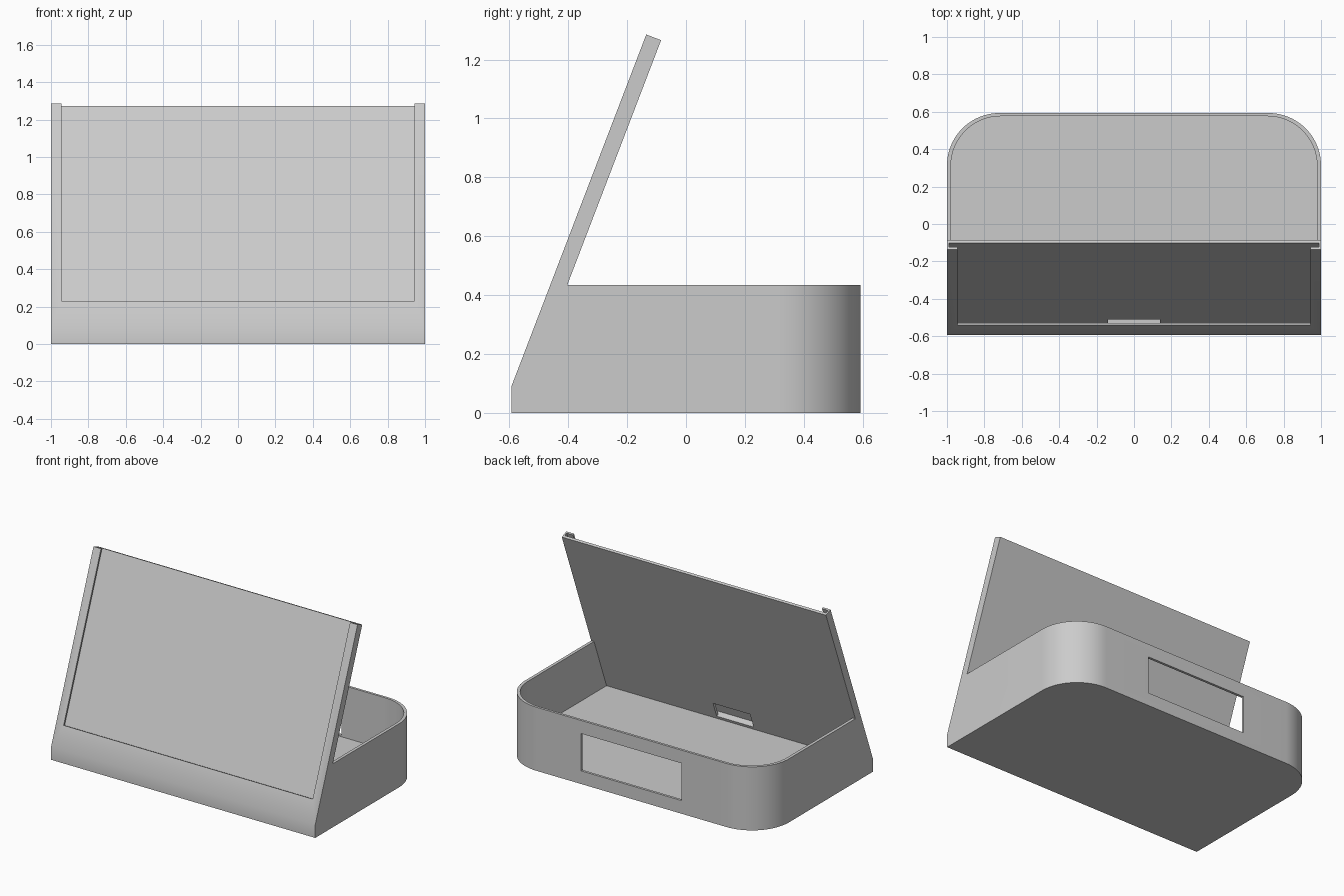
import bpy
import bmesh
from math import sin, cos, pi, atan2, radians
from mathutils import Matrix, Vector

if "Cube" in bpy.data.objects:
    bpy.data.objects.remove(bpy.data.objects["Cube"], do_unlink=True)

# One plain grey for the whole stand
grey = bpy.data.materials.new("light_grey")
grey.use_nodes = True
grey.diffuse_color = (0.6, 0.6, 0.6, 1)
grey.node_tree.nodes["Principled BSDF"].inputs["Base Color"].default_value = (0.6, 0.6, 0.6, 1)

# Main sizes
WALL = 0.021
FLOOR = 0.08
RIM = 0.435
BACK = 0.593
KNEE = Vector((0, -BACK, 0.09))
PANEL_TOP = Vector((0, -0.135, 1.285))
LEAN = atan2(PANEL_TOP.z - KNEE.z, PANEL_TOP.y - KNEE.y)
LENGTH = (PANEL_TOP - KNEE).length
THICK = 0.054
PANEL_FRAME = Matrix.Translation(KNEE) @ Matrix.Rotation(LEAN, 4, "X")


def prism(name, points, offset):
    """Closed solid from a polygon swept along an offset."""
    bm = bmesh.new()
    face = bm.faces.new([bm.verts.new(p) for p in points])
    swept = bmesh.ops.extrude_face_region(bm, geom=[face])["geom"]
    bmesh.ops.translate(bm, vec=offset, verts=[v for v in swept if isinstance(v, bmesh.types.BMVert)])
    return finish(name, bm)


def finish(name, bm):
    bmesh.ops.recalc_face_normals(bm, faces=bm.faces)
    mesh = bpy.data.meshes.new(name)
    bm.to_mesh(mesh)
    bm.free()
    mesh.materials.append(grey)
    obj = bpy.data.objects.new(name, mesh)
    bpy.context.collection.objects.link(obj)
    return obj


def box(name, low, high, frame=Matrix()):
    low, high = Vector(low), Vector(high)
    bm = bmesh.new()
    bmesh.ops.create_cube(bm, size=1)
    for v in bm.verts:
        v.co = frame @ Vector([(c + 0.5) * (h - l) + l for c, l, h in zip(v.co, low, high)])
    return finish(name, bm)


def plan(half, back, front, radius, z, steps=20):
    """Outline with square front corners and rounded back corners."""
    right = [Vector((half - radius + radius * cos(a), back - radius + radius * sin(a), z))
             for a in (i * pi / 2 / steps for i in range(steps + 1))]
    left = [Vector((-p.x, p.y, z)) for p in reversed(right)]
    return [Vector((half, front, z))] + right + left + [Vector((-half, front, z))]


def combine(target, cutter, operation="DIFFERENCE"):
    cutter.hide_render = True
    mod = target.modifiers.new(operation.title(), "BOOLEAN")
    mod.operation = operation
    mod.solver = "EXACT"
    mod.object = cutter
    bpy.context.view_layer.objects.active = target
    bpy.ops.object.modifier_apply(modifier=mod.name)
    bpy.data.objects.remove(cutter, do_unlink=True)


# Side silhouette of tray and leaning panel, trimmed by the rounded plan
back_top = PANEL_FRAME @ Vector((0, LENGTH, -THICK))
slope = Vector((0, cos(LEAN), sin(LEAN)))


def panel_back(z):
    return back_top + slope * ((z - back_top.z) / slope.z)


side = [(0, -BACK, 0), KNEE, PANEL_TOP, back_top, panel_back(RIM), (0, 0.8, RIM), (0, 0.8, 0)]
shift = Vector((-1.2, 0, 0))
stand = prism("tray_and_panel", [Vector(p) + shift for p in side], Vector((2.4, 0, 0)))
combine(stand, prism("plan_trim", plan(1, BACK, -0.8, 0.28, -0.2), Vector((0, 0, 2))), "INTERSECT")

# Hollow interior, stopping at the back of the panel
hollow = prism("interior", plan(1 - WALL, BACK - WALL * 0.8, -0.8, 0.265, FLOOR), Vector((0, 0, 0.5)))
half_space = [panel_back(-0.2), panel_back(1), Vector((0, 1.5, 1)), Vector((0, 1.5, -0.2))]
combine(hollow, prism("panel_limit", [p + shift for p in half_space], Vector((2.4, 0, 0))), "INTERSECT")
combine(stand, hollow)

# Screen slot, open front window, cable hole and rear opening
combine(stand, box("slot", (-0.99, 0.03, -0.036), (0.99, 1.5, -0.012), PANEL_FRAME))
combine(stand, box("window", (-0.943, 0.15, -0.024), (0.943, 1.5, 0.05), PANEL_FRAME))
combine(stand, box("cable_hole", (-0.14, 0.03, -0.09), (0.14, 0.14, -0.024), PANEL_FRAME))
combine(stand, box("rear_opening", (-0.38, 0.5, 0.09), (0.38, 0.8, 0.345)))

# Smooth rounded corners, sharp edges elsewhere
bpy.ops.object.select_all(action="DESELECT")
stand.select_set(True)
bpy.context.view_layer.objects.active = stand
bpy.ops.object.shade_smooth_by_angle(angle=radians(30))
